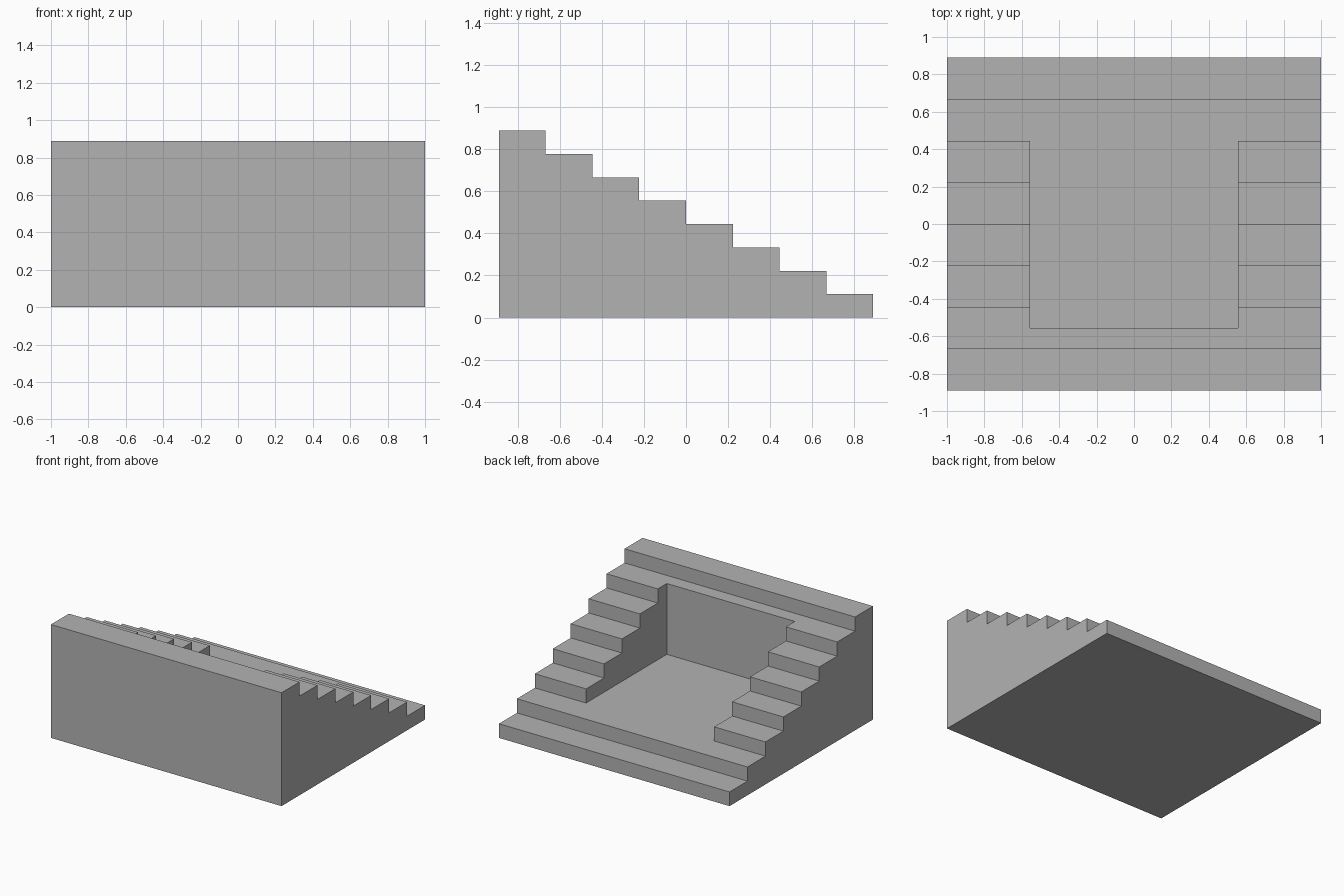
import bpy
import bmesh

default_cube = bpy.data.objects.get("Cube")
if default_cube:
    bpy.data.objects.remove(default_cube, do_unlink=True)

STEPS = 8
RUN = 2 / 9
RISE = 1 / 9
BACK = STEPS * RUN / 2
PIT_HALF = 5 / 9

stone = bpy.data.materials.new("stone grey")
stone.use_nodes = True
colour = (0.45, 0.45, 0.45, 1)
stone.diffuse_color = colour
stone.node_tree.nodes["Principled BSDF"].inputs["Base Color"].default_value = colour


def prism(name, profile, half_width):
    """Extrude a (y, z) profile along x, centred on x = 0."""
    bm = bmesh.new()
    face = bm.faces.new([bm.verts.new((-half_width, y, z)) for y, z in profile])
    moved = bmesh.ops.extrude_face_region(bm, geom=[face])["geom"]
    verts = [v for v in moved if isinstance(v, bmesh.types.BMVert)]
    bmesh.ops.translate(bm, verts=verts, vec=(2 * half_width, 0, 0))
    bmesh.ops.recalc_face_normals(bm, faces=bm.faces)
    mesh = bpy.data.meshes.new(name)
    bm.to_mesh(mesh)
    bm.free()
    mesh.materials.append(stone)
    obj = bpy.data.objects.new(name, mesh)
    bpy.context.collection.objects.link(obj)
    return obj


# Full-width staircase, climbing from the back to the front
profile = [(-BACK, 0), (BACK, 0)]
for i in range(STEPS):
    z = (i + 1) * RISE
    profile += [(BACK - i * RUN, z), (BACK - (i + 1) * RUN, z)]
stairs = prism("stepped_block", profile, 1)

# Central recess, level with the second tread
floor = 2 * RISE
near, far = -PIT_HALF, BACK - 1.5 * RUN
cutter = prism("recess_cutter", [(near, floor), (far, floor), (far, 1.2), (near, 1.2)], PIT_HALF)
cutter.hide_render = True

cut = stairs.modifiers.new("recess", 'BOOLEAN')
cut.operation = 'DIFFERENCE'
cut.solver = 'EXACT'
cut.object = cutter

# Bake the cut, then merge the floor with the tread
graph = bpy.context.evaluated_depsgraph_get()
result = bpy.data.meshes.new_from_object(stairs.evaluated_get(graph))
stairs.modifiers.clear()
stairs.data = result
bpy.data.objects.remove(cutter, do_unlink=True)

bm = bmesh.new()
bm.from_mesh(result)
bmesh.ops.remove_doubles(bm, verts=bm.verts, dist=0.0001)
bmesh.ops.dissolve_limit(bm, angle_limit=0.01, verts=bm.verts, edges=bm.edges)
bm.to_mesh(result)
bm.free()
